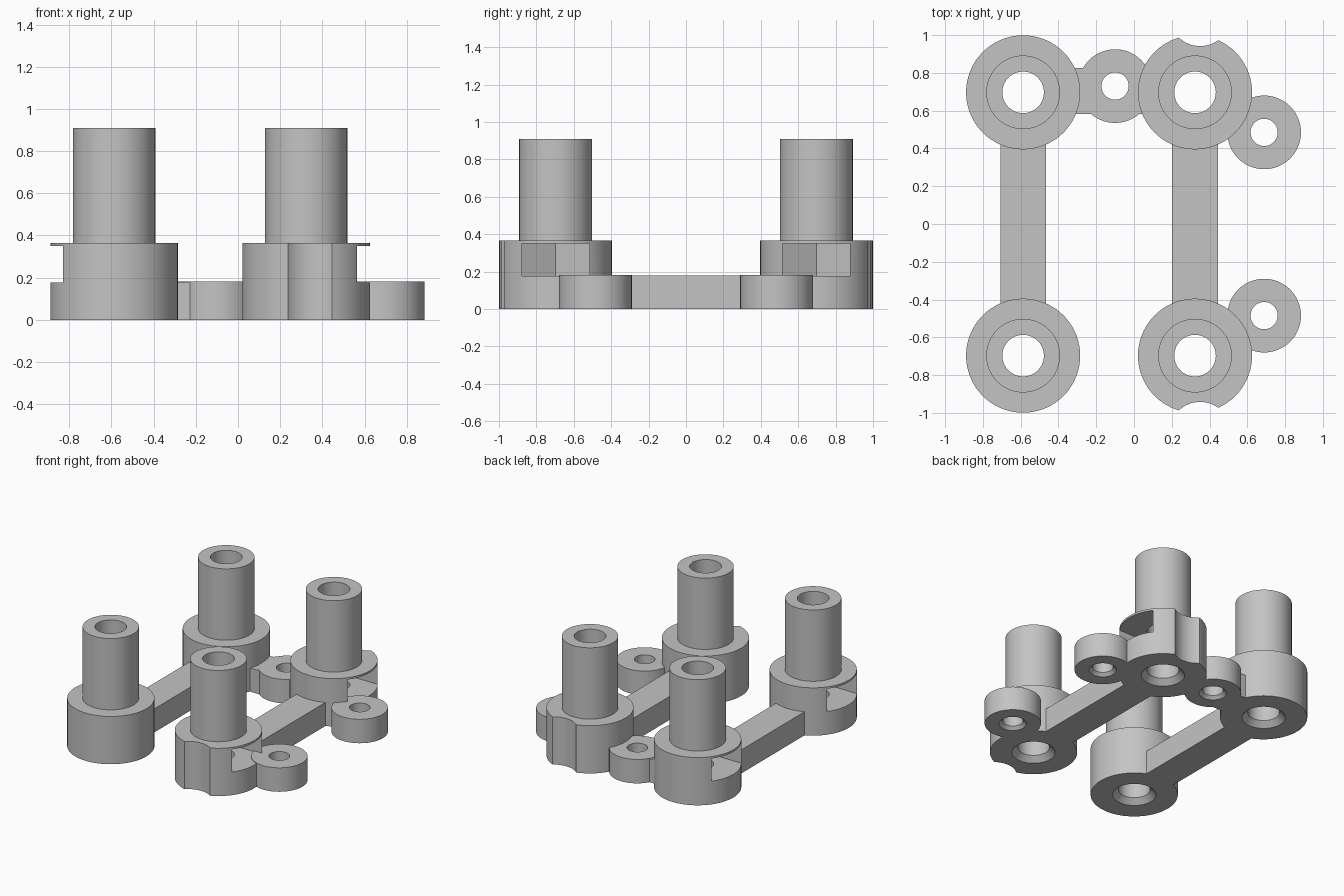
import bpy, bmesh, math

if "Cube" in bpy.data.objects:
    bpy.data.objects.remove(bpy.data.objects["Cube"])

grey = bpy.data.materials.new("plain_grey")
grey.diffuse_color = (0.55, 0.55, 0.55, 1)
grey.use_nodes = True
grey.node_tree.nodes["Principled BSDF"].inputs["Base Color"].default_value = grey.diffuse_color
POST_X, POST_Y = (-0.587, 0.323), 0.697


def finish(bm, name):
    bmesh.ops.recalc_face_normals(bm, faces=bm.faces)
    me = bpy.data.meshes.new(name)
    bm.to_mesh(me)
    bm.free()
    me.materials.append(grey)
    ob = bpy.data.objects.new(name, me)
    bpy.context.collection.objects.link(ob)
    return ob


def lathe(name, x, y, profile, n=72):
    """Closed (radius, z) profile turned about a vertical axis."""
    bm = bmesh.new()
    rings = []
    for i in range(n):
        a = 2 * math.pi * i / n
        rings.append([bm.verts.new((x + r * math.cos(a), y + r * math.sin(a), z)) for r, z in profile])
    m = len(profile)
    for i in range(n):
        a, b = rings[i], rings[(i + 1) % n]
        for j in range(m):
            k = (j + 1) % m
            bm.faces.new((a[j], b[j], b[k], a[k]))
    return finish(bm, name)


def prism(name, outline, z0, z1):
    """Plan outline extruded from z0 to z1."""
    bm = bmesh.new()
    f = bm.faces.new([bm.verts.new((x, y, z0)) for x, y in outline])
    new = bmesh.ops.extrude_face_region(bm, geom=[f])["geom"]
    bmesh.ops.translate(bm, vec=(0, 0, z1 - z0), verts=[v for v in new if isinstance(v, bmesh.types.BMVert)])
    return finish(bm, name)


def box(name, x0, x1, y0, y1, z1):
    return prism(name, [(x0, y0), (x1, y0), (x1, y1), (x0, y1)], 0, z1)


def combine(target, other, op):
    mod = target.modifiers.new("bool", "BOOLEAN")
    mod.operation, mod.solver, mod.object = op, "EXACT", other
    bpy.context.view_layer.objects.active = target
    bpy.ops.object.modifier_apply(modifier=mod.name)
    bpy.data.objects.remove(other)


parts = []
for px in POST_X:
    out = -1 if px < 0 else 1
    for s in (-1, 1):
        py = s * POST_Y
        # stepped hollow post with chamfered bore
        post = lathe("post", px, py, [(0.15, 0), (0.302, 0), (0.302, 0.365), (0.195, 0.365),
                                      (0.195, 0.91), (0.11, 0.91), (0.11, 0.04)])
        # side slot with hexagonal inner end
        slot = [(-0.208, 0), (-0.104, -0.18), (0.4, -0.18), (0.4, 0.18), (-0.104, 0.18)]
        combine(post, prism("slot_cutter", [(px + out * x, py + y) for x, y in slot], 0.177, 0.35), "DIFFERENCE")
        # rounded relief on the outer edge of the right-hand posts
        if out > 0:
            relief = [(0.35 + 0.164 * math.cos(a), s * 1.106 + 0.164 * math.sin(a))
                      for a in (2 * math.pi * i / 64 for i in range(64))]
            combine(post, prism("relief_cutter", relief, -0.1, 0.5), "DIFFERENCE")
        parts.append(post)
    # long side bar
    parts.append(box("side_bar", px - 0.121, px + 0.121, -0.44, 0.44, 0.18))

# rear cross bar, bored for the middle screw boss
cross = box("cross_bar", -0.35, 0.08, 0.583, 0.825, 0.18)
bore = [(-0.1 + 0.13 * math.cos(a), 0.73 + 0.13 * math.sin(a))
        for a in (2 * math.pi * i / 72 for i in range(72))]
combine(cross, prism("bore_cutter", bore, -0.1, 0.5), "DIFFERENCE")
parts.append(cross)

# small screw bosses
for x, y in ((-0.1, 0.73), (0.689, 0.485), (0.689, -0.485)):
    parts.append(lathe("screw_boss", x, y, [(0.095, 0), (0.195, 0), (0.195, 0.183),
                                            (0.072, 0.183), (0.072, 0.023)]))

# fuse into one bracket
body = parts[0]
for p in parts[1:]:
    combine(body, p, "UNION")
body.name = "mount_bracket"
bpy.ops.object.select_all(action="DESELECT")
body.select_set(True)
bpy.context.view_layer.objects.active = body
bpy.ops.object.shade_smooth_by_angle(angle=math.radians(30))
